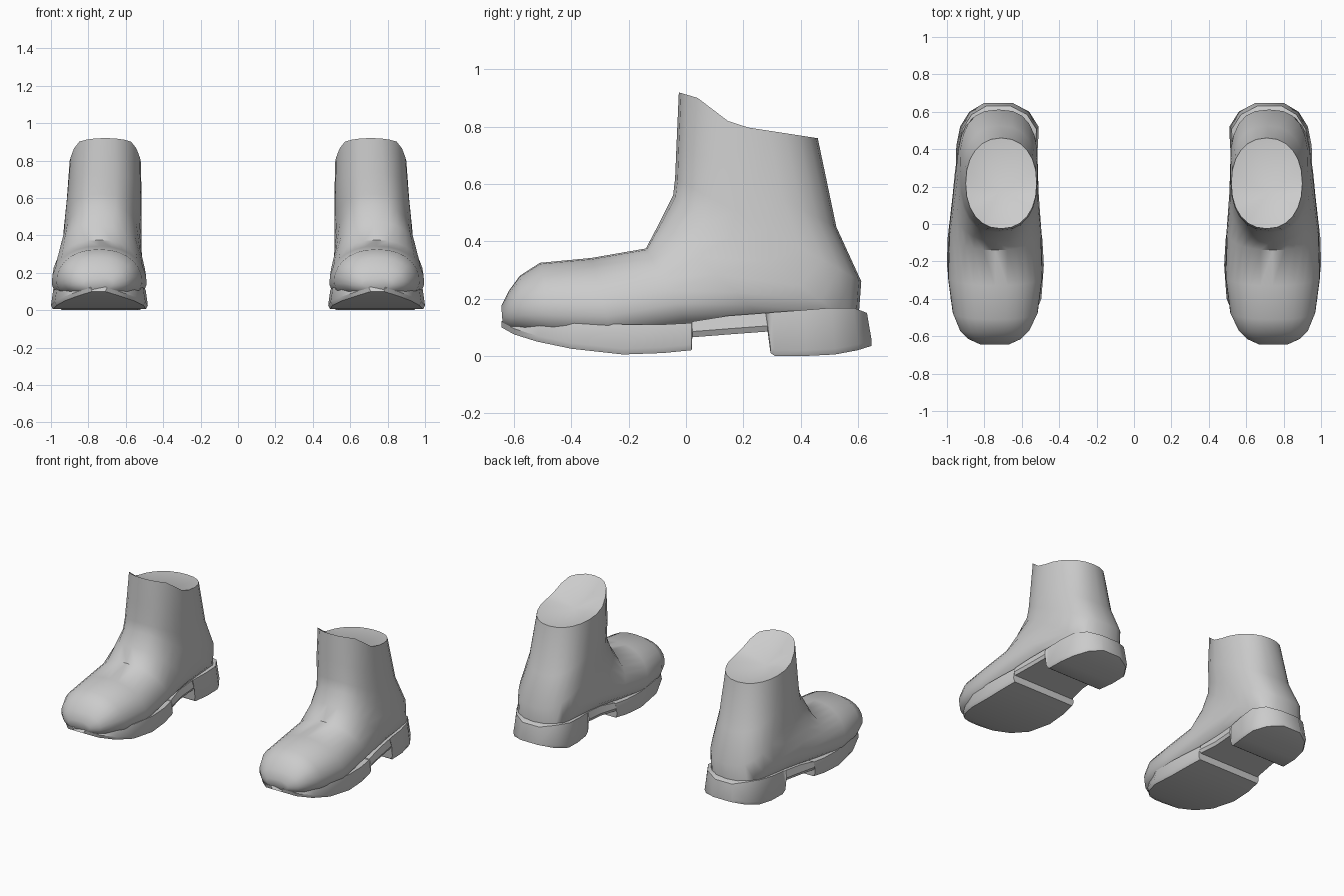
import bpy, bmesh, math

cube = bpy.data.objects.get("Cube")
if cube:
    bpy.data.objects.remove(cube)

grey = bpy.data.materials.new("plain grey")
grey.use_nodes = True
grey.diffuse_color = (0.6, 0.6, 0.6, 1)
grey.node_tree.nodes["Principled BSDF"].inputs["Base Color"].default_value = (0.6, 0.6, 0.6, 1)

SEGS = 24

# Upper sections from toe to cuff: upper point (y, z), lower point (y, z),
# centre x, half width, lower-side widening, squareness
SECTIONS = [
    ((-0.645, 0.175), (-0.64, 0.11), 0.745, 0.08, 0.0, 2.2),
    ((-0.62, 0.225), (-0.61, 0.085), 0.745, 0.14, 0.05, 2.3),
    ((-0.58, 0.28), (-0.56, 0.07), 0.745, 0.185, 0.1, 2.3),
    ((-0.51, 0.325), (-0.45, 0.045), 0.742, 0.225, 0.14, 2.3),
    ((-0.33, 0.342), (-0.25, 0.03), 0.742, 0.25, 0.15, 2.3),
    ((-0.14, 0.375), (0.02, 0.08), 0.742, 0.243, 0.15, 2.3),
    ((-0.09, 0.47), (0.3, 0.1), 0.738, 0.225, 0.12, 2.5),
    ((-0.045, 0.56), (0.60, 0.1), 0.728, 0.212, 0.06, 2.7),
    ((-0.038, 0.62), (0.612, 0.26), 0.723, 0.208, 0.03, 2.6),
    ((-0.033, 0.74), (0.525, 0.45), 0.715, 0.2, 0.0, 2.4),
    ((-0.025, 0.92), (0.46, 0.76), 0.71, 0.19, 0.0, 2.2),
]
# Height of the cuff rim along y
RIM = [(-0.025, 0.92), (0.06, 0.895), (0.12, 0.83), (0.2, 0.8), (0.46, 0.76)]

# Sole stations: y, inner x, outer x, bottom z, top z
SOLE = [
    (-0.645, 0.70, 0.79, 0.10, 0.13),
    (-0.60, 0.62, 0.87, 0.075, 0.13),
    (-0.52, 0.545, 0.935, 0.05, 0.13),
    (-0.40, 0.495, 0.98, 0.025, 0.12),
    (-0.22, 0.482, 1.0, 0.005, 0.11),
    (-0.08, 0.49, 0.997, 0.01, 0.11),
    (0.02, 0.505, 0.985, 0.02, 0.115),
    (0.022, 0.508, 0.985, 0.065, 0.12),
    (0.15, 0.53, 0.97, 0.075, 0.14),
    (0.285, 0.53, 0.957, 0.085, 0.15),
    (0.295, 0.53, 0.955, 0.01, 0.15),
    (0.31, 0.527, 0.953, 0.0, 0.152),
    (0.42, 0.513, 0.95, 0.0, 0.16),
    (0.52, 0.51, 0.93, 0.005, 0.168),
    (0.60, 0.56, 0.88, 0.02, 0.168),
    (0.648, 0.65, 0.80, 0.035, 0.15),
]


def rim_height(y):
    for (y0, z0), (y1, z1) in zip(RIM, RIM[1:]):
        if y <= y1:
            return z0 + (z1 - z0) * (y - y0) / (y1 - y0)
    return RIM[-1][1]


def power(v, n):
    return math.copysign(abs(v) ** (2 / n), v)


def bridge(bm, rings):
    for a, b in zip(rings, rings[1:]):
        for i in range(len(a)):
            j = (i + 1) % len(a)
            bm.faces.new((a[i], a[j], b[j], b[i]))


def finish(bm, name, angle):
    bmesh.ops.recalc_face_normals(bm, faces=bm.faces)
    mesh = bpy.data.meshes.new(name)
    bm.to_mesh(mesh)
    bm.free()
    mesh.materials.append(grey)
    obj = bpy.data.objects.new(name, mesh)
    bpy.context.collection.objects.link(obj)
    bpy.ops.object.select_all(action='DESELECT')
    obj.select_set(True)
    bpy.context.view_layer.objects.active = obj
    bpy.ops.object.shade_smooth_by_angle(angle=math.radians(angle))


def make_upper(name, side):
    bm = bmesh.new()
    rings = []
    for k, (a, b, cx, hw, widen, n) in enumerate(SECTIONS):
        ring = []
        for i in range(SEGS):
            t = 2 * math.pi * i / SEGS
            s = -power(math.cos(t), n)
            x = cx + hw * power(math.sin(t), n) * (1 + widen * s)
            f = (s + 1) / 2
            y = a[0] + (b[0] - a[0]) * f
            z = a[1] + (b[1] - a[1]) * f
            if k == len(SECTIONS) - 1:
                z = rim_height(y)
            ring.append(bm.verts.new((side * x, y, z)))
        rings.append(ring)
    bridge(bm, rings)
    # Blunt toe tip and sunken cuff opening
    bm.faces.new(rings[0])
    centre = bm.verts.new((side * 0.72, 0.17, 0.765))
    for i in range(SEGS):
        bm.faces.new((rings[-1][i], rings[-1][(i + 1) % SEGS], centre))
    finish(bm, name, 50)


def make_sole(name, side):
    bm = bmesh.new()
    rings = []
    for y, xi, xo, zb, zt in SOLE:
        yt = y * 0.975
        corners = ((xi + 0.01, y, zb), (xo - 0.01, y, zb), (xo, y, zb + 0.02),
                   (xo - 0.012, yt, zt), (xi + 0.012, yt, zt), (xi, y, zb + 0.02))
        rings.append([bm.verts.new((side * x, yy, z)) for x, yy, z in corners])
    bridge(bm, rings)
    bm.faces.new(rings[0])
    bm.faces.new(rings[-1])
    finish(bm, name, 40)


# One boot on each side
for label, side in (("left", 1), ("right", -1)):
    make_upper(label + "_boot_upper", side)
    make_sole(label + "_boot_sole", side)
